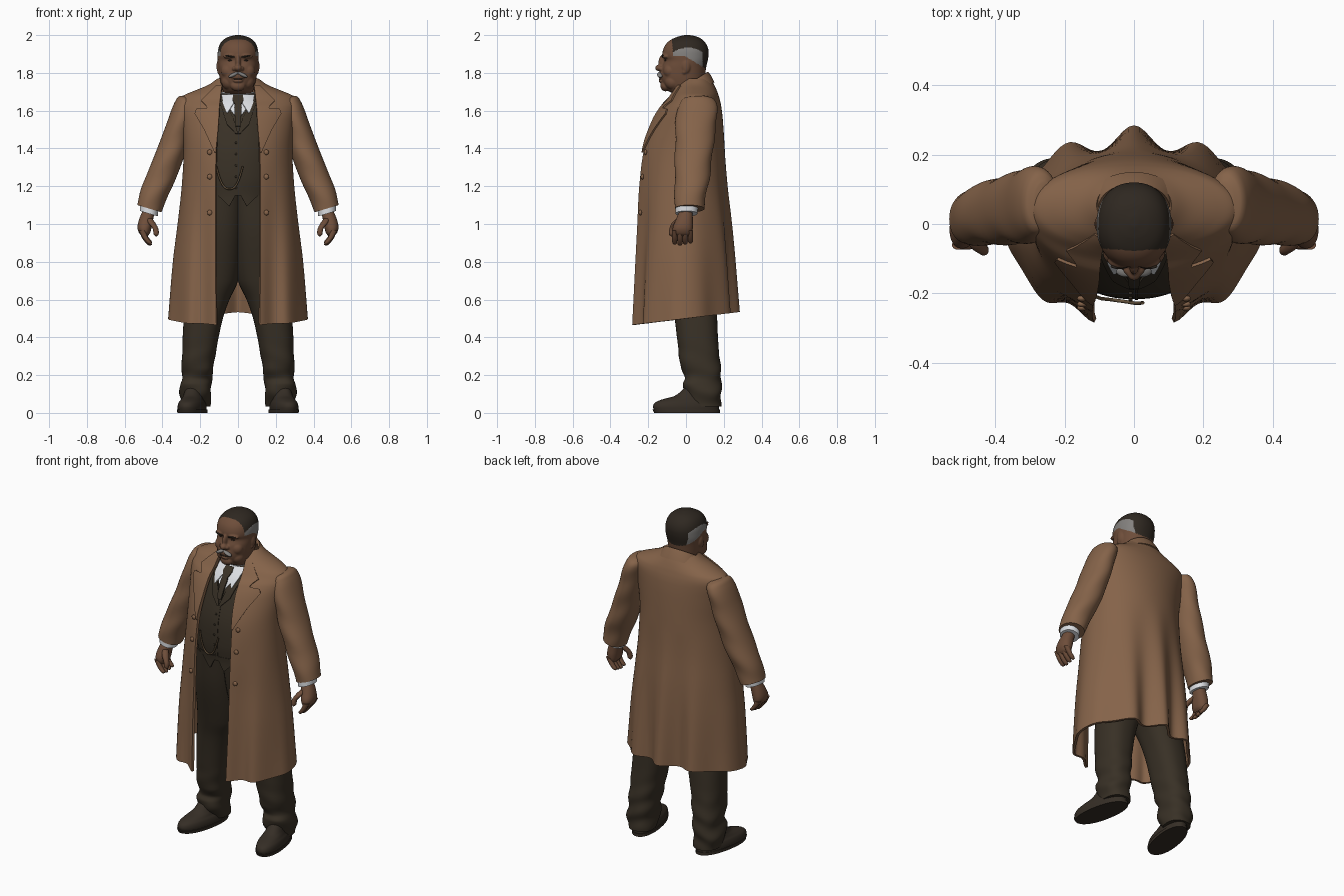
import bpy, bmesh, math
from mathutils import Matrix, Vector

cube = bpy.data.objects.get("Cube")
if cube:
    bpy.data.objects.remove(cube, do_unlink=True)


def material(name, r, g, b):
    m = bpy.data.materials.new(name)
    m.use_nodes = True
    m.diffuse_color = (r, g, b, 1)
    m.node_tree.nodes["Principled BSDF"].inputs["Base Color"].default_value = (r, g, b, 1)
    return m


COAT = material("coat brown", .235, .125, .067)
SUIT = material("suit dark brown", .04, .03, .019)
SKIN = material("skin", .155, .075, .042)
HAIR = material("hair dark", .028, .021, .015)
GREY = material("hair grey", .23, .22, .21)
WHITE = material("shirt white", .72, .74, .77)
SHOE = material("shoe leather", .036, .027, .019)
BRASS = material("chain brass", .13, .085, .045)
parts = []


def add(name, data, mat, mirror=False, thick=0):
    ob = bpy.data.objects.new(name, data)
    bpy.context.collection.objects.link(ob)
    data.materials.append(mat)
    if thick:
        ob.modifiers.new("thickness", 'SOLIDIFY').thickness = thick
    if mirror:
        ob.modifiers.new("mirror", 'MIRROR')
    parts.append(ob)
    return ob


def grid(name, rows, mat, closed=False, mirror=False, thick=0):
    """Skin rows of points; closed rows are capped at both ends."""
    n, me = len(rows[0]), bpy.data.meshes.new(name)
    faces = [(i * n + j, i * n + (j + 1) % n, (i + 1) * n + (j + 1) % n, (i + 1) * n + j)
             for i in range(len(rows) - 1) for j in range(n if closed else n - 1)]
    if closed:
        faces += [tuple(reversed(range(n))), tuple((len(rows) - 1) * n + j for j in range(n))]
    me.from_pydata([p for r in rows for p in r], [], faces)
    return add(name, me, mat, mirror, thick)


def at(rows, z):
    """Smooth interpolation of a table whose first column is the height."""
    i = max(k for k in range(len(rows) - 1) if rows[k][0] <= z or k == 0)
    a, b = rows[i], rows[i + 1]
    before, after = rows[max(i - 1, 0)], rows[min(i + 2, len(rows) - 1)]
    h = b[0] - a[0]
    t = min(max((z - a[0]) / h, 0), 1)
    out = [z]
    for k in range(1, len(a)):
        m0 = (b[k] - before[k]) / (b[0] - before[0]) * h
        m1 = (after[k] - a[k]) / (after[0] - a[0]) * h
        out.append((2*t**3 - 3*t*t + 1) * a[k] + (t**3 - 2*t*t + t) * m0
                   + (3*t*t - 2*t**3) * b[k] + (t**3 - t*t) * m1)
    return out


def heights(rows, steps):
    return [a[0] + (b[0] - a[0]) * k / steps for a, b in zip(rows, rows[1:])
            for k in range(steps)] + [rows[-1][0]]


def ring_point(row, th, n):
    z, x0, x1, y0, y1 = row[:5]
    s, c = math.sin(th), math.cos(th)
    return Vector(((x0 + x1) / 2 + (x1 - x0) / 2 * math.copysign(abs(s) ** (2 / n), s),
                   (y0 + y1) / 2 - (y1 - y0) / 2 * math.copysign(abs(c) ** (2 / n), c), z))


def loft(name, rows, mat, mirror=False, n=2.2, seg=40, steps=5, warp=lambda v: v):
    """Rows are (height, x from, x to, y from, y to)."""
    pts = [[warp(ring_point(at(rows, z), math.tau * j / seg, n)) for j in range(seg)]
           for z in heights(rows, steps)]
    return grid(name, pts, mat, True, mirror)


def front(rows, x, z, n=2.2):
    _, x0, x1, y0, y1 = at(rows, z)[:5]
    u = min(abs(x - (x0 + x1) / 2) / ((x1 - x0) / 2), 1)
    return (y0 + y1) / 2 - (y1 - y0) / 2 * (1 - u ** n) ** (1 / n)


def patch(name, base, rows, off, mat, mirror=False, n=2.2):
    """Thin cloth plate lying on the front of a loft; rows are (z, x from, x to)."""
    pts = []
    for a, b in zip(rows, rows[1:] + rows[-1:]):
        for k in range(4 if a != b else 1):
            z, xa, xb = (p + (q - p) * k / 4 for p, q in zip(a, b))
            xs = [xa + (xb - xa) * j / 8 for j in range(9)]
            pts.append([(x, front(base, x, z, n) - off, z) for x in xs])
    grid(name, pts, mat, False, mirror, .009)


def ball(name, loc, size, mat, mirror=False, roll=0):
    bm, me = bmesh.new(), bpy.data.meshes.new(name)
    bmesh.ops.create_uvsphere(bm, u_segments=20, v_segments=12, radius=1,
                              matrix=Matrix.Translation(loc) @ Matrix.Rotation(roll, 4, 'Y')
                              @ Matrix.Diagonal((*size, 1)))
    bm.to_mesh(me)
    bm.free()
    return add(name, me, mat, mirror)


def bake(objects):
    """Apply all modifiers and leave the objects selected."""
    bpy.ops.object.select_all(action='DESELECT')
    for ob in objects:
        ob.select_set(True)
    bpy.context.view_layer.objects.active = objects[0]
    bpy.ops.object.convert(target='MESH')


# Overcoat: open at the front, last column is the half width of the opening
CUT = 2
coat = [(.50, -.37, .37, -.282, .25, .115), (.8, -.345, .345, -.275, .24, .12),
        (1.0, -.32, .32, -.27, .23, .12), (1.2, -.298, .298, -.265, .215, .12),
        (1.4, -.288, .288, -.24, .205, .115), (1.55, -.3, .3, -.18, .195, .105),
        (1.62, -.31, .31, -.135, .187, .1), (1.655, -.307, .307, -.1, .18, .096),
        (1.682, -.285, .285, -.08, .172, .092), (1.702, -.24, .24, -.068, .165, .09),
        (1.735, -.16, .16, -.05, .15, .085), (1.77, -.108, .108, -.02, .13, .08)]


def drape(v):
    low = min(max((1.35 - v.z) / .85, 0), 1)
    back = max(v.y, 0) / .25
    v.y += .035 * low * back * math.cos(math.tau * v.x / .2) * (1 - abs(v.x))
    v.y += .016 * low * min(max(-v.y * 10, 0), 1) * math.sin(abs(v.x) * 42)
    v.z += .12 * v.y * low * low
    return v


sheet = []
for z in heights(coat, 5):
    row = at(coat, z)
    th = math.asin((row[5] / row[2]) ** (CUT / 2))
    sheet.append([drape(ring_point(row, th + (math.tau - 2 * th) * j / 130, CUT)) for j in range(131)])
grid("overcoat", sheet, COAT, thick=.014)
patch("coat_lapels", coat, [(1.38, .118, .125), (1.5, .106, .18), (1.585, .1, .23), (1.61, .1, .222),
                            (1.615, .099, .165), (1.63, .098, .17), (1.655, .095, .195),
                            (1.7, .09, .15), (1.735, .085, .115)], .011, COAT, True, CUT)
arc = [-2.3 + 4.6 * j / 40 for j in range(41)]
grid("coat_collar", [[(-rx * math.sin(a), .045 + ry * math.cos(a), z + .045 * math.cos(a)) for a in arc]
                     for rx, ry, z in ((.142, .105, 1.705), (.118, .088, 1.74), (.103, .072, 1.762),
                                       (.094, .063, 1.745))], COAT, thick=.008)
for z in (1.06, 1.25, 1.38):
    ball("coat_button", (.15, front(coat, .15, z, CUT) - .003, z), (.014, .009, .014), COAT, True)


# Sleeves, shirt cuffs and hands
def lean(v):
    v.z += .3 * (v.x - .3 - (1.65 - v.z) * .29)
    return v


def crease(v):
    v.y += .003 * math.sin(v.z * 45 + v.x * 35)
    return lean(v)


loft("coat_sleeves", [(1.08, .405, .533, -.06, .095), (1.16, .375, .515, -.06, .108), (1.25, .335, .48, -.06, .125),
                      (1.4, .28, .422, -.058, .143), (1.52, .25, .378, -.055, .158), (1.6, .23, .35, -.05, .165),
                      (1.645, .22, .33, -.035, .16), (1.67, .22, .312, -.015, .145), (1.682, .235, .285, .02, .12)],
     COAT, True, n=2.1, warp=crease)
loft("shirt_cuffs", [(1.055, .425, .52, -.055, .06), (1.1, .42, .52, -.055, .065)], WHITE, True, warp=lean)
loft("palms", [(.935, .48, .505, -.05, .02), (.95, .467, .522, -.066, .03), (.98, .458, .532, -.07, .036),
               (1.02, .45, .525, -.055, .036), (1.07, .44, .505, -.035, .035)], SKIN, True)
for k in range(4):
    y, tip = -.06 + .028 * k, .885 + .006 * abs(k - 1)
    loft("fingers", [(tip, .462, .47, y - .004, y + .004), (tip + .008, .455, .482, y - .012, y + .012),
                     (tip + .035, .475, .505, y - .014, y + .014), (.965, .49, .525, y - .014, y + .014)],
         SKIN, True, seg=14, steps=3)
loft("thumbs", [(.935, .428, .436, -.08, -.072), (.945, .42, .446, -.09, -.062), (.975, .422, .452, -.088, -.056),
                (1.005, .437, .475, -.075, -.035), (1.03, .455, .485, -.05, -.02)], SKIN, True, seg=16)


# Trousers and shoes
def rumple(v):
    low = max(.42 - v.z, 0)
    v.y += .014 * low * math.sin(v.z * 60 + v.x * 25)
    v.x += .014 * low * math.sin(v.z * 50 + v.y * 20)
    return v


def splay(v):
    v.x -= .16 * (v.y - .05)
    return v


loft("trouser_legs", [(.035, .15, .298, .03, .182), (.1, .142, .308, -.005, .187), (.15, .14, .303, -.02, .187),
                      (.185, .138, .298, -.003, .186), (.24, .13, .298, -.028, .184),
                      (.35, .112, .295, -.042, .172), (.5, .08, .287, -.06, .165), (.6, .045, .275, -.075, .162),
                      (.7, .0, .26, -.1, .16), (.95, -.03, .24, -.16, .16), (1.16, -.04, .21, -.185, .15)],
     SUIT, True, n=2.4, steps=6, warp=rumple)
loft("shoe_uppers", [(.015, .165, .305, -.17, .175), (.035, .165, .305, -.174, .175), (.055, .17, .3, -.163, .172),
                     (.07, .178, .292, -.13, .17), (.09, .182, .286, -.06, .165), (.14, .19, .28, .0, .16)],
     SHOE, True, warp=splay)
loft("shoe_soles", [(0, .16, .308, -.168, .18), (.018, .16, .308, -.177, .18)], SHOE, True, warp=splay)

# Waistcoat, shirt and tie
vest = [(1.15, -.21, .21, -.208, .16), (1.25, -.225, .225, -.217, .17), (1.4, -.225, .225, -.205, .17),
        (1.55, -.215, .215, -.155, .16), (1.63, -.19, .19, -.11, .15), (1.69, -.12, .12, -.055, .12)]
loft("waistcoat", vest, SUIT, seg=64)
patch("waistcoat_points", vest, [(1.095, .045, .05), (1.18, -.001, .135)], .002, SUIT, True)
patch("waistcoat_lapels", vest, [(1.48, .0, .012), (1.53, .015, .06), (1.56, .025, .07), (1.65, .07, .1)],
      .008, SUIT, True)
patch("waistcoat_edge", vest, [(1.16, .003, .012), (1.47, .003, .012)], .003, SUIT)
for k in range(5):
    z = 1.19 + .06 * k
    ball("waistcoat_button", (-.01, front(vest, 0, z) - .002, z), (.006, .005, .006), SUIT)
patch("shirt_front", vest, [(1.565, -.01, .01), (1.62, -.05, .05), (1.685, -.085, .085)], .006, WHITE)
loft("shirt_neckband", [(1.64, -.09, .09, -.064, .098), (1.7, -.087, .087, -.066, .1)], WHITE)
patch("shirt_collar_wings", vest, [(1.59, .055, .06), (1.64, .024, .08), (1.685, .012, .088)], .014, WHITE, True)
patch("tie", vest, [(1.52, -.014, .014), (1.62, -.02, .02), (1.635, -.016, .016), (1.66, -.03, .03),
                    (1.685, -.025, .025)], .02, SUIT)

# Watch chain
curve = bpy.data.curves.new("watch_chain", 'CURVE')
curve.dimensions, curve.bevel_depth = '3D', .005
line = curve.splines.new('POLY')
line.points.add(20)
for k, p in enumerate(line.points):
    x, z = -.115 + .007 * k, 1.185 + .12 * abs(k / 10 - 1) ** 2.5
    p.co = (x, front(vest, x, z) - .012, z, 1)
add("watch_chain", curve, BRASS)

# Head and the flesh of the face, merged into one skin
head = [(1.62, -.078, .078, -.045, .09), (1.68, -.078, .078, -.055, .095), (1.705, -.08, .08, -.095, .095),
        (1.74, -.09, .09, -.122, .098), (1.78, -.098, .098, -.132, .1), (1.83, -.104, .104, -.128, .107),
        (1.865, -.107, .107, -.116, .115), (1.89, -.108, .108, -.125, .119), (1.92, -.106, .106, -.122, .119),
        (1.95, -.097, .097, -.108, .109), (1.975, -.078, .078, -.081, .088), (1.992, -.047, .047, -.042, .058),
        (2.0, -.012, .012, -.008, .022)]
flesh = [
    loft("head", head, SKIN, seg=96, steps=8),
    ball("nose_tip", (0, -.138, 1.826), (.021, .026, .018), SKIN),
    ball("nose_bridge", (0, -.122, 1.855), (.014, .024, .042), SKIN),
    ball("nostrils", (.018, -.13, 1.822), (.014, .017, .013), SKIN, True),
    ball("brow_ridge", (.038, -.104, 1.89), (.04, .024, .014), SKIN, True, .1),
    ball("cheeks", (.05, -.084, 1.81), (.04, .036, .04), SKIN, True),
    ball("jowls", (.048, -.066, 1.754), (.04, .046, .044), SKIN, True),
    ball("muzzle", (0, -.115, 1.785), (.045, .03, .03), SKIN),
    ball("lower_lip", (0, -.131, 1.757), (.026, .014, .009), SKIN),
    ball("chin", (0, -.108, 1.732), (.04, .028, .03), SKIN),
    ball("ears", (.1, .0, 1.835), (.014, .024, .038), SKIN, True),
    ball("ear_lobes", (.098, -.01, 1.806), (.012, .012, .014), SKIN, True)]
bake(flesh)
bpy.ops.object.join()
skull = flesh[0]
parts = [ob for ob in parts if ob not in flesh[1:]]
remesh = skull.modifiers.new("merge", 'REMESH')
remesh.mode, remesh.voxel_size = 'VOXEL', .004
skull.modifiers.new("soften", 'SMOOTH').iterations = 5
bake([skull])

# Hair coloured by position on the head
skull.data.materials.clear()
for mat in (SKIN, HAIR, GREY):
    skull.data.materials.append(mat)
for f in skull.data.polygons:
    x, y, z = f.center
    f.material_index = 0
    if z > min(1.89, 1.885 - .6 * y) and y > -.078 + .08 * abs(x):
        f.material_index = 2 if abs(x) > .05 and z < 1.934 - 4 * (y - .01) ** 2 and y < .088 else 1

# Face details
ball("eyebrows", (.042, -.122, 1.888), (.026, .008, .005), HAIR, True, -.15)
ball("eyes", (.04, -.106, 1.866), (.013, .008, .005), HAIR, True)
ball("moustache", (.024, -.137, 1.79), (.03, .016, .01), GREY, True, .45)
ball("mouth_line", (0, -.136, 1.768), (.026, .008, .003), HAIR)

# Apply modifiers and smooth the shading
bake(parts)
bpy.ops.object.shade_smooth_by_angle(angle=math.radians(42))
